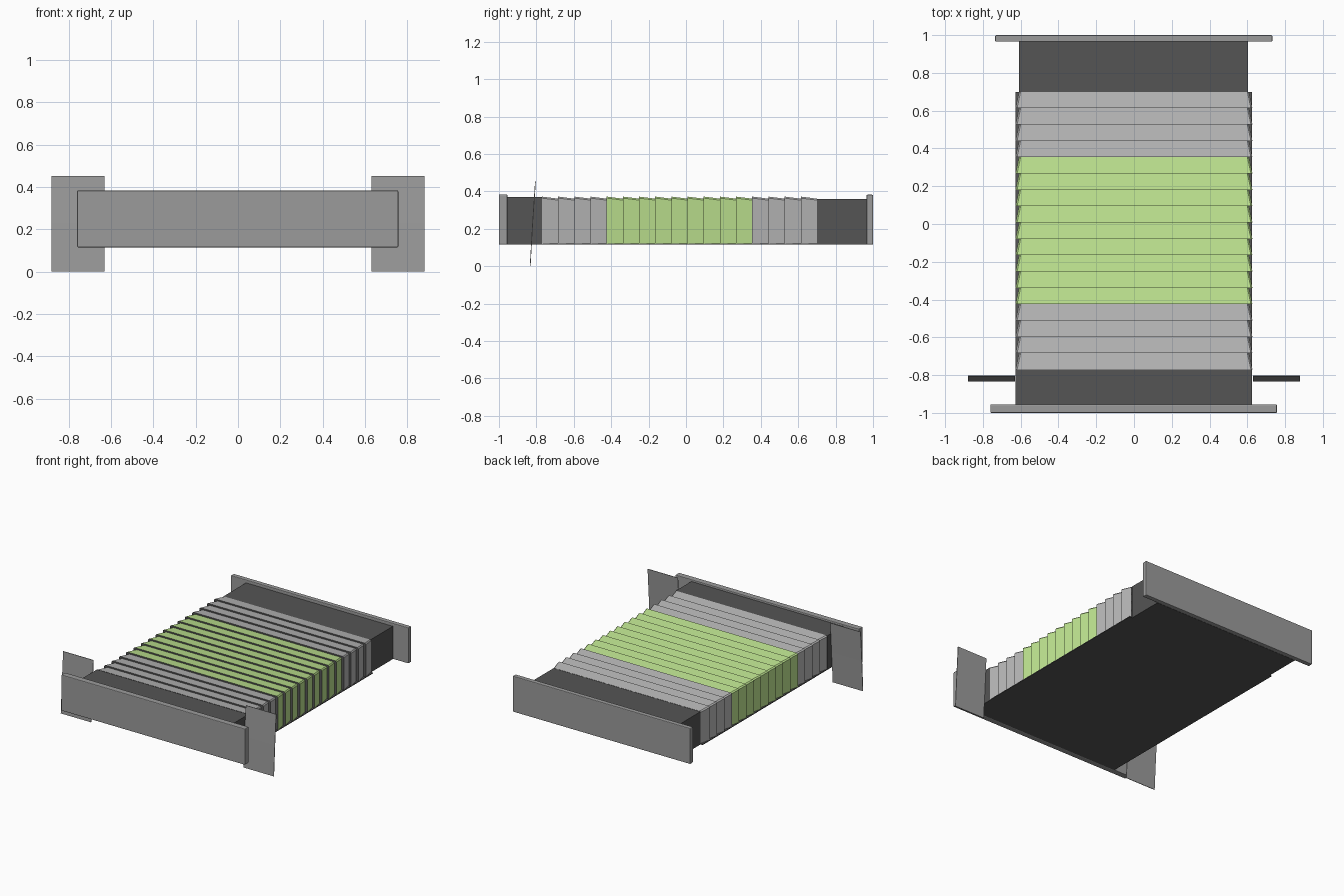
import bpy, bmesh

if "Cube" in bpy.data.objects:
    bpy.data.objects.remove(bpy.data.objects["Cube"])

def material(name, color):
    m = bpy.data.materials.new(name)
    m.diffuse_color = (*color, 1)
    m.use_nodes = True
    m.node_tree.nodes["Principled BSDF"].inputs["Base Color"].default_value = m.diffuse_color
    return m

DARK = material("dark_grey", (0.09, 0.09, 0.09))
LIGHT = material("light_grey", (0.48, 0.48, 0.48))
GREEN = material("lime_green", (0.52, 0.78, 0.28))
GREY = material("mid_grey", (0.33, 0.33, 0.33))

def mesh_object(name, verts, faces, mats):
    me = bpy.data.meshes.new(name)
    me.from_pydata(verts, [], faces)
    for m in mats:
        me.materials.append(m)
    ob = bpy.data.objects.new(name, me)
    bpy.context.collection.objects.link(ob)
    return ob

def box(name, x, y, z, mat, bevel=0):
    v = [(a, b, c) for a in x for b in y for c in z]
    f = [(0, 1, 3, 2), (4, 6, 7, 5), (0, 4, 5, 1), (2, 3, 7, 6), (0, 2, 6, 4), (1, 5, 7, 3)]
    ob = mesh_object(name, v, f, [mat])
    if bevel:
        mod = ob.modifiers.new("Bevel", 'BEVEL')
        mod.width = bevel
        mod.segments = 2
    return ob

Z0 = 0.115
Y0, Y1, COUNT = -0.77, 0.70, 17

# End bumpers
box("front_bumper", (-0.76, 0.757), (-1.0, -0.955), (Z0, 0.384), GREY, 0.005)
box("rear_bumper", (-0.735, 0.732), (0.965, 1.0), (Z0, 0.382), GREY, 0.005)

# Dark end sections and floor
box("front_section", (-0.628, 0.625), (-0.957, Y0), (Z0, 0.37), DARK)
box("rear_section", (-0.61, 0.604), (Y1, 0.967), (Z0, 0.36), DARK)
box("floor_panel", (-0.628, 0.626), (Y0, Y1), (Z0, Z0 + 0.006), DARK)

# Overlapping tapered sleeves: wide at the front, narrow at the rear
def arch(y, half, top, c=0.008):
    return [(-half, y, Z0 + 0.003), (-half, y, top - c), (-half + c, y, top),
            (half - c, y, top), (half, y, top - c), (half, y, Z0 + 0.003)]

step = (Y1 - Y0) / COUNT
for i in range(COUNT):
    y = Y0 + i * step
    rings = (arch(y, 0.608, 0.361) + arch(y, 0.627, 0.372)
             + arch(y + step, 0.608, 0.361))
    faces = [(r + k, r + k + 1, r + k + 7, r + k + 6) for r in (0, 6) for k in range(5)]
    color = GREEN if 4 <= i < 13 else LIGHT
    ob = mesh_object(f"sleeve_{i + 1}", rings, faces, [color, DARK])
    for p in ob.data.polygons[:5]:
        p.material_index = 1

# Thin leaning side flaps
for side, s in (("left", -1), ("right", 1)):
    v = []
    for dy in (-0.002, 0.002):
        for z, y in ((0.0, -0.833), (0.23, -0.82), (0.453, -0.805)):
            v += [(s * 0.63, y + dy, z), (s * 0.88, y + dy, z)]
    f = [(0, 1, 3, 2), (2, 3, 5, 4), (6, 8, 9, 7), (8, 10, 11, 9),
         (0, 6, 7, 1), (4, 5, 11, 10), (0, 2, 8, 6), (2, 4, 10, 8),
         (1, 7, 9, 3), (3, 9, 11, 5)]
    mesh_object(f"{side}_flap", v, f, [GREY])

# Consistent outward normals
for ob in bpy.data.objects:
    bm = bmesh.new()
    bm.from_mesh(ob.data)
    bmesh.ops.recalc_face_normals(bm, faces=bm.faces)
    top = max(bm.faces, key=lambda q: q.normal.z ** 2 * (q.calc_center_median().z > 0.3))
    if ob.name.startswith("sleeve") and top.normal.z < 0:
        bmesh.ops.reverse_faces(bm, faces=bm.faces)
    bm.to_mesh(ob.data)
    bm.free()
